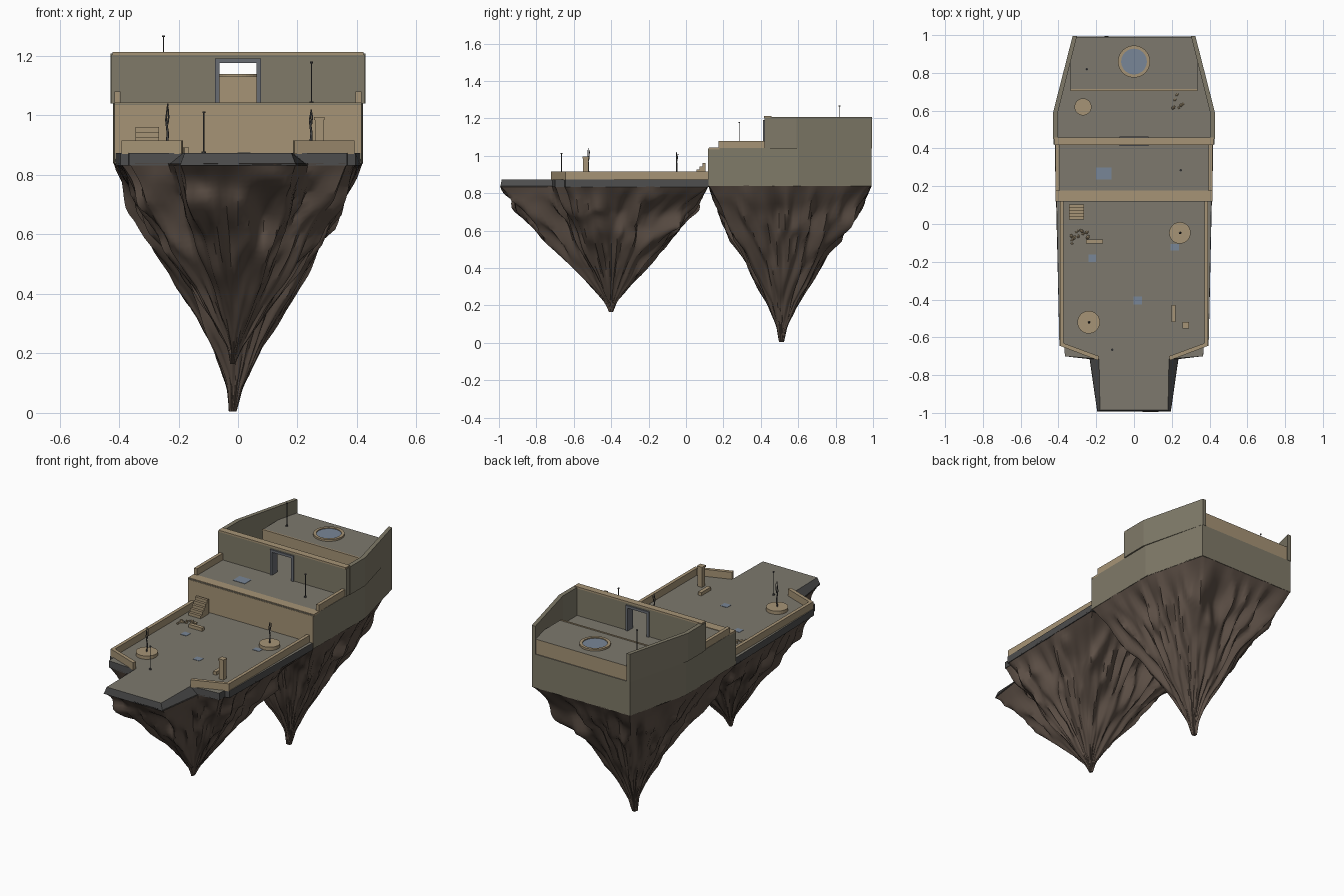
import bpy, bmesh, math, random
from mathutils import Vector, Matrix, noise

if "Cube" in bpy.data.objects:
    bpy.data.objects.remove(bpy.data.objects["Cube"])

random.seed(4)


def mat(name, r, g, b):
    m = bpy.data.materials.new(name)
    m.diffuse_color = (r, g, b, 1)
    m.use_nodes = True
    m.node_tree.nodes["Principled BSDF"].inputs["Base Color"].default_value = m.diffuse_color
    return m


OLIVE = mat("olive_stone", .215, .195, .14)
TAN = mat("tan_stone", .38, .295, .18)
DECK = mat("paving", .205, .19, .155)
DARK = mat("dark_edge", .075, .075, .075)
ROCK = mat("rock", .11, .08, .062)
BLUE = mat("blue_tile", .19, .24, .31)
FRAME = mat("frame_stone", .14, .15, .17)


def finish(name, bm, m, m2=None):
    bmesh.ops.recalc_face_normals(bm, faces=bm.faces)
    me = bpy.data.meshes.new(name)
    if m2:  # second material on upward faces
        for f in bm.faces:
            f.material_index = int(f.normal.z > .9)
    bm.to_mesh(me)
    bm.free()
    me.materials.append(m)
    if m2:
        me.materials.append(m2)
    ob = bpy.data.objects.new(name, me)
    bpy.context.collection.objects.link(ob)
    return ob


def prism(name, pts, z0, z1, m, m2=None, top=None):
    bm = bmesh.new()
    lo = [bm.verts.new((x, y, z0)) for x, y in pts]
    hi = [bm.verts.new((x, y, z1)) for x, y in (top or pts)]
    bm.faces.new(lo)
    bm.faces.new(hi)
    for i in range(len(pts)):
        j = (i + 1) % len(pts)
        bm.faces.new((lo[i], lo[j], hi[j], hi[i]))
    return finish(name, bm, m, m2)


def box(name, x0, x1, y0, y1, z0, z1, m, m2=None):
    return prism(name, [(x0, y0), (x1, y0), (x1, y1), (x0, y1)], z0, z1, m, m2)


def disc(name, x, y, r, z0, z1, m, n=32):
    pts = [(x + r * math.cos(2 * math.pi * i / n), y + r * math.sin(2 * math.pi * i / n)) for i in range(n)]
    return prism(name, pts, z0, z1, m)


def mirrored(half):
    return half + [(-x, y) for x, y in reversed(half)]


def shade(ob, angle):
    bpy.ops.object.select_all(action='DESELECT')
    ob.select_set(True)
    bpy.context.view_layer.objects.active = ob
    bpy.ops.object.shade_smooth_by_angle(angle=math.radians(angle))


def resample(pts, n):
    P = [Vector(p) for p in pts]
    seg = [(P[i], P[(i + 1) % len(P)]) for i in range(len(P))]
    total = sum((b - a).length for a, b in seg)
    out = []
    for a, b in seg:
        k = max(1, round(n * (b - a).length / total))
        out += [a.lerp(b, i / k) for i in range(k)]
    return out


# hanging rock: outline shrinks to a tip along a profile, with folded ridges
def rock(name, outline, centre, ztop, zbot, profile, seed):
    ring, rings = resample(outline, 150), 34
    c = Vector(centre)
    rx = max(abs(p.x) for p in ring)
    ry = max(abs(p.y - c.y) for p in ring) * .93
    bm, rows = bmesh.new(), []
    for k in range(rings + 1):
        t = k / rings
        i = max(j for j in range(len(profile) - 1) if profile[j][0] <= t)
        (t0, s0), (t1, s1) = profile[i], profile[i + 1]
        s = s0 + (s1 - s0) * (t - t0) / (t1 - t0)
        row = []
        for p in ring:
            d = p - c
            u = d.normalized()
            oval = 1 / math.hypot(u.x / rx, u.y / ry)
            r = d.length + (oval - d.length) * .4 * t
            q = Vector((u.x * 2.6, u.y * 2.6, t * 1.6 + seed))
            ridge = .2 - 2 * abs(noise.noise(q * 1.7))
            fine = noise.noise(Vector((u.x * 8, u.y * 8, t * 4 + seed)))
            amp = min(1, t * 5)
            f = s * (1 + amp * (.15 * ridge + .11 * fine)) + .004 * (1 - t) * fine
            z = ztop + (zbot - ztop) * t
            z += .03 * amp * (1 - t) * noise.noise(Vector((u.x * 5, u.y * 5, t * 8 + seed)))
            row.append(bm.verts.new((c.x + u.x * r * f - .018 * t ** 6, c.y + u.y * r * f, z)))
        rows.append(row)
    n = len(ring)
    for a, b in zip(rows, rows[1:]):
        for i in range(n):
            j = (i + 1) % n
            bm.faces.new((a[i], a[j], b[j], b[i]))
    bm.faces.new(rows[-1])
    shade(finish(name, bm, ROCK), 60)


front_half = [(.412, .12), (.395, -.645), (.368, -.65), (.366, -.70), (.235, -.715), (.195, -.993)]
top_half = [(.41, .12), (.395, -.645), (.368, -.65), (.366, -.70), (.185, -.715), (.18, -.985)]
rear_half = [(.325, .993), (.42, .60), (.415, .12)]
rock("front_rock", mirrored(front_half), (0, -.4), .838, .165,
     [(0, 1), (.2, .83), (.43, .60), (.62, .38), (.8, .18), (.92, .06), (1, .02)], 2.3)
rock("rear_rock", mirrored(rear_half), (0, .51), .842, .005,
     [(0, 1), (.2, .82), (.32, .68), (.5, .47), (.75, .19), (.9, .065), (1, .03)], 7.1)

# front deck and rear block
prism("front_deck", mirrored(front_half), .832, .873, DARK, DECK, mirrored(top_half))
prism("rear_block", mirrored(rear_half), .838, 1.04, OLIVE, DECK)
box("terrace_front_panel", -.415, .415, .118, .13, .873, 1.035, TAN)
box("terrace_front_beam", -.416, .416, .123, .178, 1.033, 1.043, TAN)

# low walls, upper side walls, front wall halves and door posts on both sides
for s, side in ((1, "right"), (-1, "left")):
    def sx(pts):
        return [(s * x, y) for x, y in pts]
    prism(side + "_deck_rail", sx([(.372, .12), (.392, .12), (.392, -.645), (.372, -.64)]), .87, .915, TAN)
    prism(side + "_front_rail", sx([(.392, -.645), (.375, -.63), (.185, -.70), (.19, -.722)]), .87, .915, TAN)
    prism(side + "_terrace_rail", sx([(.395, .175), (.415, .175), (.415, .43), (.395, .43)]), 1.04, 1.08, TAN)
    prism(side + "_upper_wall", sx([(.428, .45), (.428, .592), (.325, .995), (.302, .995), (.403, .59), (.403, .45)]),
          1.04, 1.208, OLIVE)
    prism(side + "_front_wall", sx([(.07, .42), (.425, .42), (.425, .455), (.07, .455)]), 1.04, 1.205, OLIVE)
    prism(side + "_door_post", sx([(.063, .412), (.078, .412), (.078, .463), (.063, .463)]), 1.04, 1.19, FRAME)
box("door_lintel", -.078, .078, .412, .463, 1.177, 1.192, FRAME)
box("wall_over_door", -.07, .07, .42, .455, 1.19, 1.205, OLIVE)
box("front_wall_cap", -.422, .422, .417, .457, 1.203, 1.213, TAN)

# raised dais with round pool
prism("dais", mirrored([(.335, .71), (.335, .90), (.312, .988)]), 1.04, 1.128, TAN, DECK)
box("dais_lip", -.335, .335, .705, .715, 1.12, 1.131, TAN)
disc("pool_water", 0, .86, .07, 1.12, 1.134, BLUE, 40)
bm = bmesh.new()
prof = [(.068, 1.125), (.085, 1.125), (.085, 1.139), (.068, 1.139)]
vs = [bm.verts.new((r, .86, z)) for r, z in prof]
es = [bm.edges.new((vs[i], vs[(i + 1) % 4])) for i in range(4)]
bmesh.ops.spin(bm, geom=vs + es, cent=(0, .86, 0), axis=(0, 0, 1), angle=2 * math.pi, steps=40, use_merge=True)
finish("pool_rim", bm, TAN)
disc("upper_plinth", -.27, .62, .045, 1.04, 1.06, TAN)


# dead trees in round planters
def trunk(name, pts, r):
    cu = bpy.data.curves.new(name, 'CURVE')
    cu.dimensions = '3D'
    cu.bevel_depth, cu.bevel_resolution, cu.use_fill_caps = r, 1, True
    sp = cu.splines.new('POLY')
    sp.points.add(len(pts) - 1)
    for i, p in enumerate(pts):
        sp.points[i].co = (*p, 1)
        sp.points[i].radius = 1 - .55 * i / (len(pts) - 1)
    cu.materials.append(DARK)
    bpy.context.collection.objects.link(bpy.data.objects.new(name, cu))


for i, (x, y, r, h) in enumerate([(-.24, -.52, .06, 1.04), (.243, -.047, .057, 1.02)]):
    disc(f"planter_{i}", x, y, r, .873, .893, TAN)
    trunk(f"tree_trunk_{i}", [(x, y, .885), (x + .004, y - .002, .94), (x - .002, y - .004, .985), (x + .004, y - .003, h)], .005)
    trunk(f"tree_branch_{i}", [(x + .003, y - .002, .97), (x + .007, y + .002, .995), (x + .005, y + .005, h - .01)], .0035)

# lamp poles
for i, (x, y, z) in enumerate([(-.115, -.665, .873), (.247, .285, 1.04), (-.25, .82, 1.128)]):
    disc(f"pole_base_{i}", x, y, .007, z, z + .006, DARK, 10)
    disc(f"pole_{i}", x, y, .002, z, z + .135, DARK, 8)
    disc(f"pole_cap_{i}", x, y, .005, z + .135, z + .141, DARK, 10)

# column, benches and steps
box("column", .259, .288, -.55, -.521, .873, .985, TAN)
box("column_cap", .256, .291, -.553, -.518, .985, .995, TAN)
for i, (x, y, a, b) in enumerate([(.21, -.475, .011, .045), (-.21, -.093, .045, .011)]):
    box(f"bench_{i}", x - a, x + a, y - b, y + b, .873, .893, TAN)
for i in range(5):
    y, z = .025 + .0155 * i, .873 + .0175 * i
    box(f"step_{i}", -.345, -.265, y, .103, z, z + .0175, TAN)

# blue floor tiles
for i, (x, y, a, b, z) in enumerate([(-.16, .268, .04, .032, 1.04), (-.22, -.182, .02, .02, .873),
                                     (.02, -.405, .022, .02, .873), (.215, -.122, .022, .017, .873)]):
    box(f"blue_tile_{i}", x - a, x + a, y - b, y + b, z - .003, z + .002, BLUE)

# scattered rubble
for g, (x, y, z, n, w) in enumerate([(-.285, -.075, .873, 12, .055), (.24, .648, 1.04, 7, .04)]):
    bm = bmesh.new()
    for _ in range(n):
        r = random.uniform(.006, .012)
        pos = Vector((x + random.uniform(-w, w), y + random.uniform(-w, w) * .9, z + r * .5))
        bmesh.ops.create_icosphere(bm, subdivisions=1, radius=r, matrix=Matrix.Translation(pos)
                                   @ Matrix.Rotation(random.random() * 3, 4, 'Z') @ Matrix.Diagonal((1.2, .8, .8, 1)))
    finish(f"rubble_{g}", bm, TAN)
